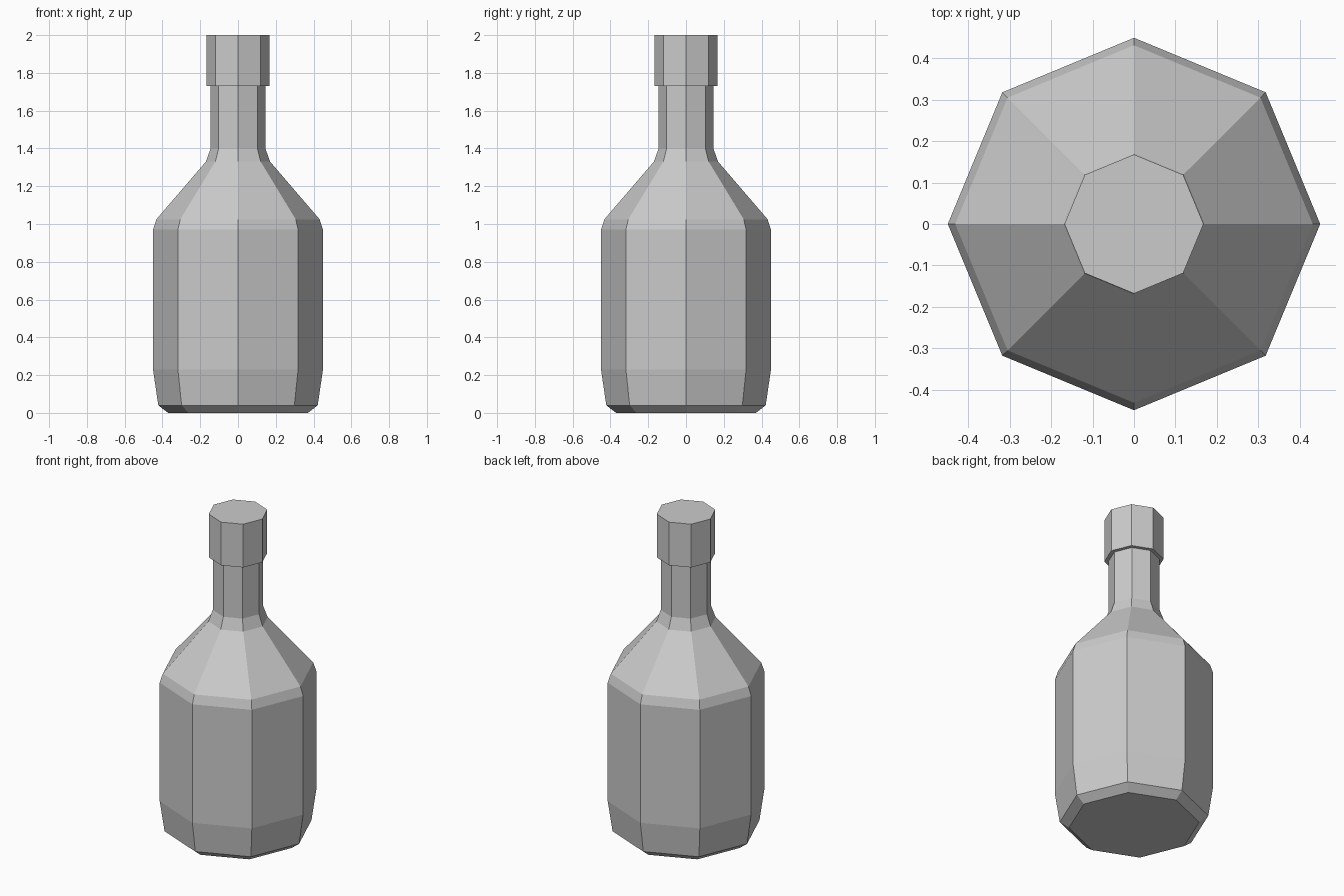
import bpy, bmesh
from math import cos, sin, tau

if "Cube" in bpy.data.objects:
    bpy.data.objects.remove(bpy.data.objects["Cube"])

SIDES = 8


def lathe(name, profile, cap_top):
    """Turn a (radius, height) profile into an eight-sided solid."""
    bm = bmesh.new()
    rings = [[bm.verts.new((r * cos(tau * i / SIDES), r * sin(tau * i / SIDES), z))
              for i in range(SIDES)] for r, z in profile]
    for low, high in zip(rings, rings[1:]):
        for i in range(SIDES):
            j = (i + 1) % SIDES
            bm.faces.new((low[i], low[j], high[j], high[i]))
    bm.faces.new(rings[0][::-1])
    if cap_top:
        bm.faces.new(rings[-1])
    mesh = bpy.data.meshes.new(name)
    bm.to_mesh(mesh)
    bm.free()
    obj = bpy.data.objects.new(name, mesh)
    bpy.context.collection.objects.link(obj)
    return obj


# Bottle: chamfered base, straight body, sloped shoulder, narrow neck
lathe("bottle_body", [(0.37, 0), (0.422, 0.04), (0.45, 0.23), (0.45, 0.97),
                      (0.432, 1.025), (0.17, 1.33), (0.145, 1.40), (0.145, 1.73)],
      cap_top=False)

# Stopper: wider collar closing the neck
lathe("bottle_cap", [(0.168, 1.73), (0.168, 2.0)], cap_top=True)
